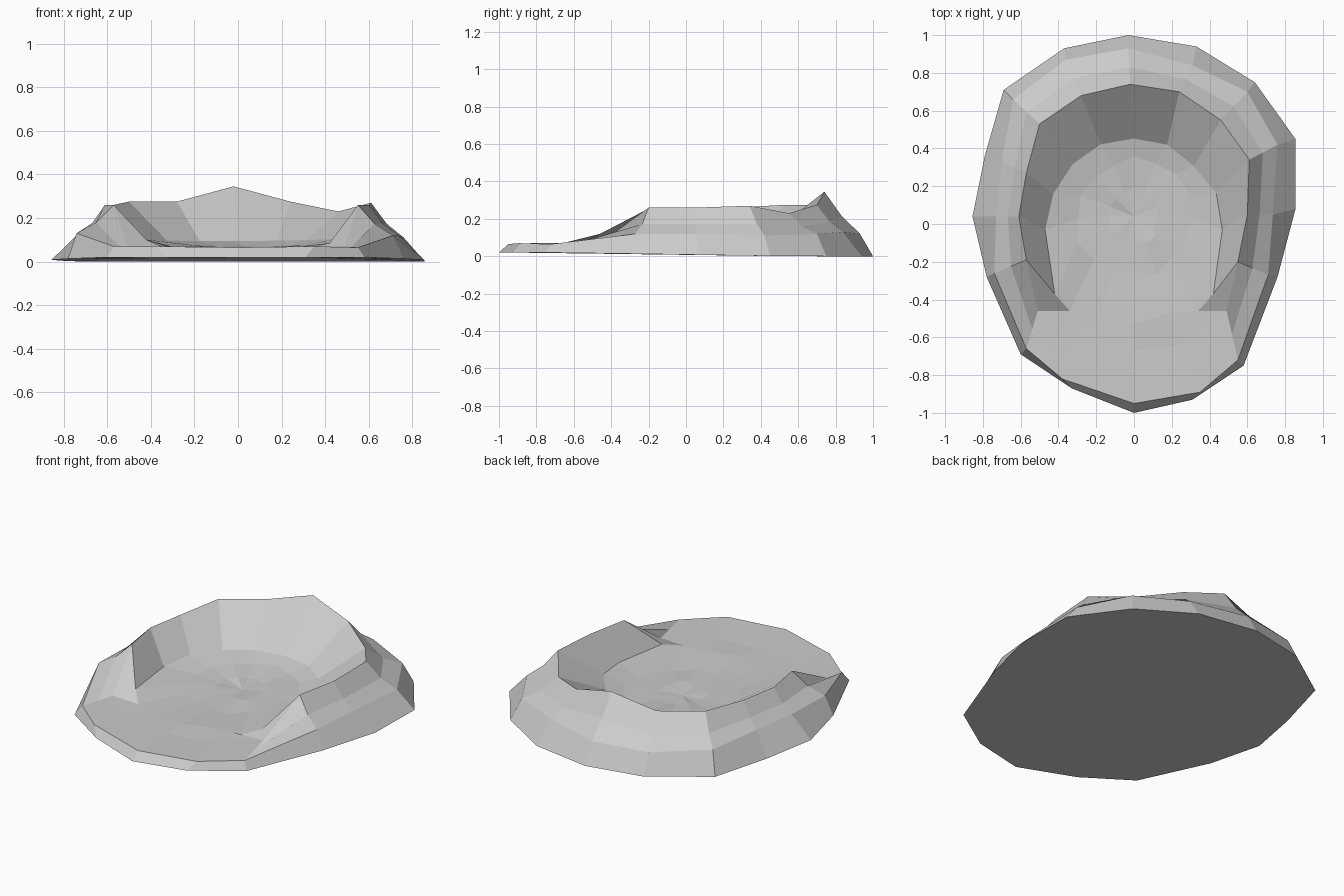
import bpy, bmesh, math, random
from mathutils import Vector

if "Cube" in bpy.data.objects:
    bpy.data.objects.remove(bpy.data.objects["Cube"])

random.seed(4)
N = 16

# Outer foot of the crater, clockwise from the back
foot_xy = [(-.03, 1), (.33, .94), (.64, .75), (.855, .45), (.855, .08), (.76, -.28),
           (.58, -.75), (.31, -.93), (0, -1), (-.33, -.87), (-.60, -.69), (-.78, -.28),
           (-.855, .04), (-.79, .36), (-.69, .71), (-.37, .93)]
foot = [Vector((x, y, max(0, .02 - .016 * (y + .7)) if y > -.7 else .02)) for x, y in foot_xy]

# Lower slope; along the front this is the low lip
slope = [Vector(p) for p in [
    (-.03, .93, .12), (.31, .84, .13), (.60, .70, .12), (.76, .42, .11), (.735, .05, .12),
    (.71, -.27, .12), (.55, -.72, .065), (.35, -.89, .07), (0, -.95, .065),
    (-.38, -.82, .07), (-.57, -.66, .07), (-.74, -.26, .13), (-.73, .04, .13),
    (-.70, .33, .14), (-.64, .66, .13), (-.36, .87, .12)]]

# Raised rim; along the front it drops into the bowl
rim = [Vector(p) for p in [
    (-.02, .74, .345), (.24, .70, .275), (.46, .55, .23), (.61, .34, .27), (.60, .05, .26),
    (.55, -.20, .26), (.49, -.46, .07), (.24, -.64, .062), (0, -.67, .06),
    (-.35, -.60, .065), (-.51, -.46, .07), (-.57, -.19, .26), (-.61, .04, .26),
    (-.57, .27, .26), (-.50, .53, .275), (-.28, .68, .275)]]

# Upper slope halfway between the lower slope and rim
upper = [a.lerp(b, .52) - Vector((0, 0, .02 if b.z > .2 else 0)) for a, b in zip(slope, rim)]


def floor_ring(rx, ry, cy, z_front, z_back, jitter):
    """Uneven oval ring on the crater floor."""
    ring = []
    for i in range(N):
        a = math.pi / 2 - math.tau * i / N
        r = 1 + random.uniform(-jitter, jitter)
        t = (math.sin(a) + 1) / 2
        z = z_front + (z_back - z_front) * min(1, 1.8 * t)
        ring.append(Vector((rx * r * math.cos(a), cy + ry * r * math.sin(a),
                            z + random.uniform(-.006, .006))))
    return ring


wall_foot = floor_ring(.46, .49, -.03, .06, .10, .03)
wall_foot[5] = Vector((.42, -.37, .085))      # ends of the high wall
wall_foot[11] = Vector((-.42, -.37, .10))
wall_foot[6] = Vector((.34, -.46, .065))
wall_foot[10] = Vector((-.34, -.46, .065))
floor_outer = floor_ring(.30, .31, .03, .057, .072, .08)
floor_inner = floor_ring(.14, .14, .04, .056, .062, .15)

# Join the rings into one faceted shell
bm = bmesh.new()
rings = [[bm.verts.new(p) for p in ring]
         for ring in (foot, slope, upper, rim, wall_foot, floor_outer, floor_inner)]
for a, b in zip(rings, rings[1:]):
    for i in range(N):
        j = (i + 1) % N
        bm.faces.new((a[i], a[j], b[j], b[i]))
centre = bm.verts.new((0, .04, .05))
for i in range(N):
    bm.faces.new((rings[-1][i], rings[-1][(i + 1) % N], centre))
bm.faces.new(rings[0])                         # underside
bmesh.ops.recalc_face_normals(bm, faces=bm.faces)

mesh = bpy.data.meshes.new("crater")
bm.to_mesh(mesh)
bm.free()
bpy.context.collection.objects.link(bpy.data.objects.new("crater", mesh))
